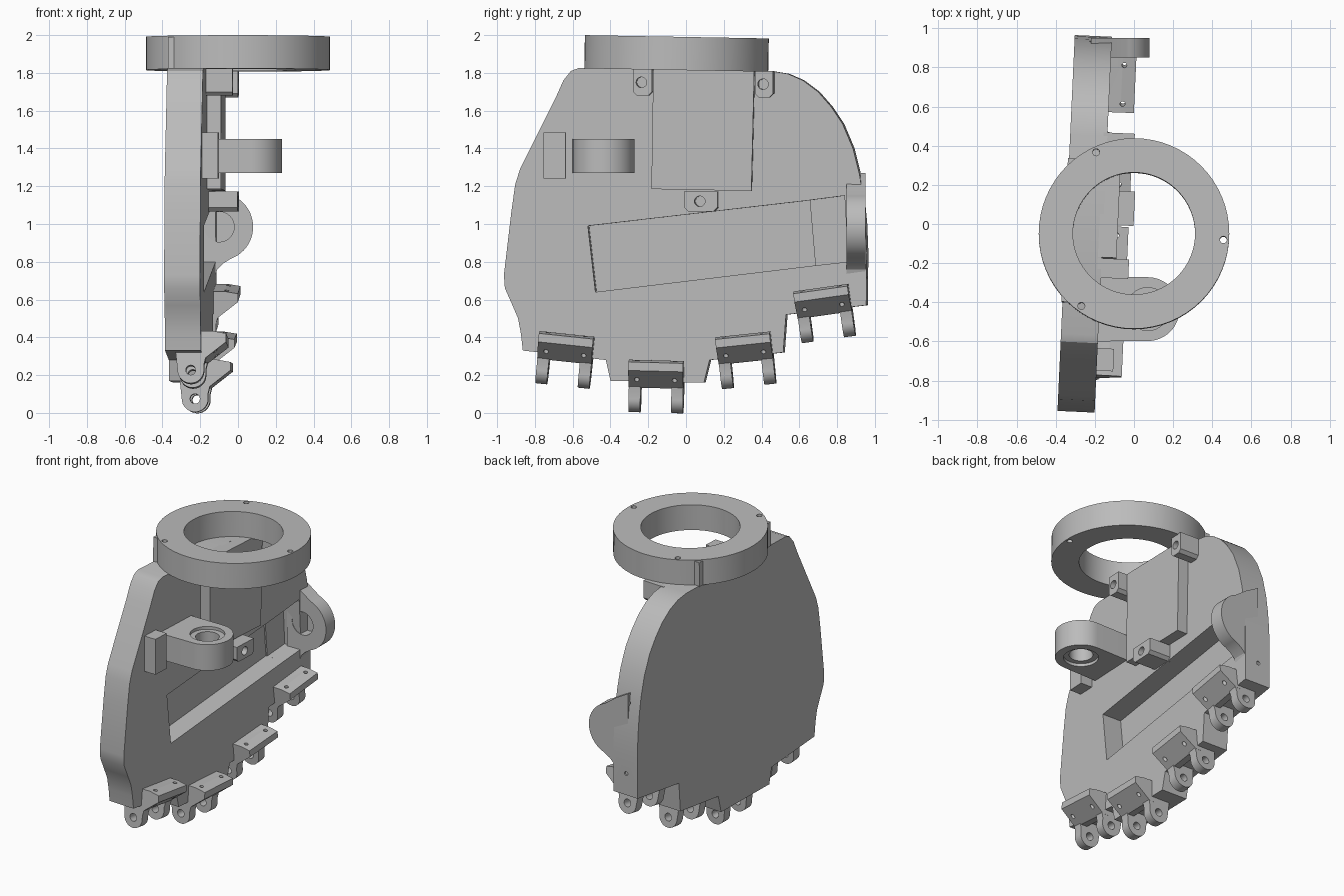
import bpy, bmesh, math
from mathutils import Matrix, Vector

cube = bpy.data.objects.get("Cube")
if cube:
    bpy.data.objects.remove(cube, do_unlink=True)

grey = bpy.data.materials.new("machined_grey")
grey.use_nodes = True
COLOUR = (0.5, 0.5, 0.5, 1)
grey.diffuse_color = COLOUR
grey.node_tree.nodes["Principled BSDF"].inputs["Base Color"].default_value = COLOUR

# Frame of the inner plate face: local x is the outward distance from it
PLATE = Matrix.Translation((-0.157, 0, 0)) @ Matrix.Rotation(-0.046, 4, 'Z')
WORLD = Matrix.Identity(4)


def prism(name, pts, a, b, axis='X', frame=WORLD):
    """Extrude a 2D outline from a to b along an axis."""
    place = {'X': lambda p, d: (d, p[0], p[1]),
             'Y': lambda p, d: (p[0], d, p[1]),
             'Z': lambda p, d: (p[0], p[1], d)}[axis]
    bm = bmesh.new()
    face = bm.faces.new([bm.verts.new(place(p, a)) for p in pts])
    ext = bmesh.ops.extrude_face_region(bm, geom=[face])
    move = Vector(place((0, 0), b - a))
    bmesh.ops.translate(bm, vec=move, verts=[v for v in ext["geom"] if isinstance(v, bmesh.types.BMVert)])
    bmesh.ops.recalc_face_normals(bm, faces=bm.faces)
    bm.transform(frame)
    mesh = bpy.data.meshes.new(name)
    bm.to_mesh(mesh)
    bm.free()
    obj = bpy.data.objects.new(name, mesh)
    mesh.materials.append(grey)
    bpy.context.collection.objects.link(obj)
    return obj


def arc(cx, cy, r, start=0, end=360, n=32):
    full = end - start == 360
    steps = n if full else n + 1
    return [(cx + r * math.cos(math.radians(start + (end - start) * i / n)),
             cy + r * math.sin(math.radians(start + (end - start) * i / n))) for i in range(steps)]


def rect(x0, x1, y0, y1):
    return [(x0, y0), (x1, y0), (x1, y1), (x0, y1)]


def activate(obj):
    bpy.ops.object.select_all(action='DESELECT')
    obj.select_set(True)
    bpy.context.view_layer.objects.active = obj


def cut(obj, *args, op='DIFFERENCE', **kw):
    """Combine the object with a temporary prism."""
    tool = prism("cutter", *args, **kw)
    activate(obj)
    mod = obj.modifiers.new("cut", 'BOOLEAN')
    mod.operation, mod.solver, mod.object = op, 'EXACT', tool
    bpy.ops.object.modifier_apply(modifier=mod.name)
    bpy.data.objects.remove(tool, do_unlink=True)


def smooth(obj):
    activate(obj)
    bpy.ops.object.shade_smooth_by_angle(angle=math.radians(25))


# Main side plate with stepped lower edge
outline = [(-0.57, 1.825), (-0.61, 1.81), (-0.65, 1.76), (-0.69, 1.67), (-0.88, 1.29), (-0.905, 1.21),
           (-0.925, 1.07), (-0.965, 0.73), (-0.96, 0.66), (-0.92, 0.57), (-0.89, 0.5), (-0.875, 0.42),
           (-0.865, 0.33), (-0.425, 0.28), (-0.40, 0.17), (0.095, 0.16), (0.125, 0.28), (0.515, 0.32),
           (0.53, 0.52), (0.955, 0.57), (0.958, 0.85), (0.952, 1.0), (0.94, 1.13), (0.92, 1.26),
           (0.885, 1.4), (0.83, 1.53), (0.77, 1.62), (0.7, 1.7), (0.62, 1.76), (0.54, 1.795), (0.45, 1.81)]
plate = prism("side_plate", outline, -0.19, 0, frame=PLATE)
# Slanted pocket with a slightly shallower end
cut(plate, [(-0.52, 0.99), (0.65, 1.125), (0.68, 0.78), (-0.48, 0.64)], -0.14, 0.05, frame=PLATE)
cut(plate, [(0.64, 1.124), (0.84, 1.15), (0.86, 0.80), (0.67, 0.779)], -0.13, 0.05, frame=PLATE)
# Screw holes in the rear edge
for z in (0.72, 1.2):
    cut(plate, arc(-0.1, z, 0.014, n=12), 0.85, 1.05, axis='Y', frame=PLATE)
smooth(plate)

# Top mounting ring, very slightly tilted
RING = Matrix.Translation((0, -0.05, 1.903)) @ Matrix.Rotation(-0.018, 4, 'X')
ring = prism("mounting_ring", arc(0, 0, 0.487, n=64), -0.088, 0.088, axis='Z', frame=RING)
cut(ring, rect(-0.355, -0.25, -0.365, 0.37), -0.088, 0.08, axis='Z',
    frame=RING @ Matrix.Rotation(-0.046, 4, 'Z'), op='UNION')
cut(ring, arc(0, 0, 0.312, n=64), -0.2, 0.2, axis='Z', frame=RING)
for angle in (-4, 115, 234):
    hole = arc(0.458 * math.cos(math.radians(angle)), 0.458 * math.sin(math.radians(angle)), 0.018, n=16)
    cut(ring, hole, -0.2, 0.2, axis='Z', frame=RING)
smooth(ring)

# Rear lug with blind bore
lug_shape = [(-0.22, 1.27), (-0.13, 1.22)] + arc(-0.1, 0.985, 0.18, 70, -70) + \
            [(-0.08, 0.79), (-0.11, 0.76), (-0.13, 0.7), (-0.22, 0.66)]
lug = prism("rear_lug", lug_shape, 0.85, 0.95, axis='Y')
cut(lug, arc(-0.1, 0.985, 0.08), 0.8, 0.925, axis='Y')
smooth(lug)

# Horizontal arm with counterbored eye
arm = prism("pivot_arm", [(-0.22, -0.6)] + arc(0.07, -0.435, 0.163, -90, 90) + [(-0.22, -0.272)],
            1.27, 1.45, axis='Z')
cut(arm, arc(0.07, -0.435, 0.075), 1.2, 1.5, axis='Z')
for low, high in ((1.2, 1.29), (1.43, 1.5)):
    cut(arm, arc(0.07, -0.435, 0.11), low, high, axis='Z')
smooth(arm)

# Stop block and raised panel
prism("stop_block", rect(-0.75, -0.635, 1.24, 1.485), -0.02, 0.085, frame=PLATE)
prism("raised_panel", [(-0.18, 1.185), (0.35, 1.175), (0.365, 1.81), (-0.17, 1.82)], -0.02, 0.075, frame=PLATE)

# Screw tabs around the panel
tabs = [("front_tab", -0.225, 1.75, 0.05, 0.07, 0.14),
        ("rear_tab", 0.42, 1.74, 0.048, 0.07, 0.14),
        ("lower_tab", 0.085, 1.12, 0.088, 0.053, 0.155)]
for name, y, z, hw, hh, reach in tabs:
    c = 0.02
    shape = [(y - hw, z + hh), (y - hw, z - hh + c), (y - hw + c, z - hh),
             (y + hw - c, z - hh), (y + hw, z - hh + c), (y + hw, z + hh)]
    tab = prism(name, shape, -0.02, reach, frame=PLATE)
    cut(tab, arc(y - 0.005, z, 0.028, n=20), 0.03, 0.3, frame=PLATE)
    smooth(tab)

# Hinge brackets along the lower edge: wedge plate with two eyes each
wedge_shape = [(-0.03, 0.06), (0.015, 0.06), (0.13, 0.15), (0.13, 0.195), (0.06, 0.207), (-0.03, 0.207)]
ear_shape = arc(-0.057, 0, 0.07, -180, 0, n=16) + [(0.013, 0.03), (0.03, 0.1), (-0.01, 0.14), (-0.14, 0.12)]
for i, (y, z, tilt) in enumerate([(-0.65, 0.212, -6), (-0.16, 0.071, -1.5), (0.325, 0.21, 6), (0.745, 0.458, 8)]):
    frame = PLATE @ Matrix.Translation((0, y, z)) @ Matrix.Rotation(math.radians(tilt), 4, 'X')
    wedge = prism(f"hinge_wedge_{i + 1}", wedge_shape, -0.145, 0.145, axis='Y', frame=frame)
    for side in (-1, 1):
        cut(wedge, arc(0.07, side * 0.1, 0.013, n=12), 0, 0.3, axis='Z', frame=frame)
        ear = prism(f"hinge_eye_{i + 1}_{'front' if side < 0 else 'rear'}", ear_shape,
                    side * 0.082, side * 0.144, axis='Y', frame=frame)
        cut(ear, arc(-0.057, 0, 0.026, n=20), -0.3, 0.3, axis='Y', frame=frame)
        smooth(ear)
    smooth(wedge)
